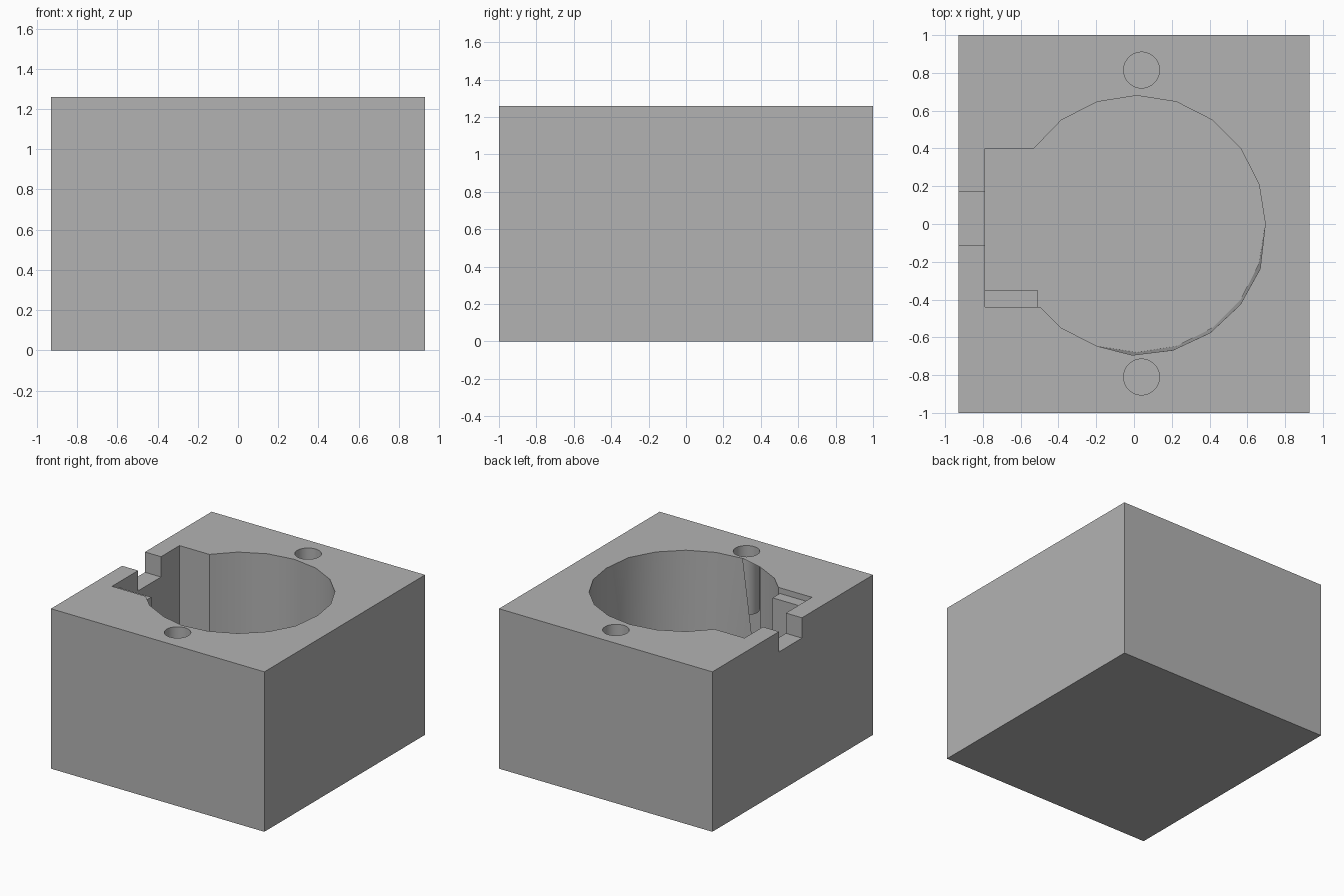
import bpy, bmesh
from math import radians, cos, sin

cube = bpy.data.objects.get("Cube")
if cube:
    bpy.data.objects.remove(cube, do_unlink=True)

HEIGHT, FLOOR, ABOVE = 1.26, 0.14, 1.3
BORE_X, BORE_R = 0.015, 0.68

grey = bpy.data.materials.new("plain grey")
grey.use_nodes = True
colour = (0.45, 0.45, 0.45, 1)
grey.diffuse_color = colour
grey.node_tree.nodes["Principled BSDF"].inputs["Base Color"].default_value = colour


def loft(name, lower, upper, z0, z1):
    """Closed solid between two outlines with the same number of points."""
    bm = bmesh.new()
    a = [bm.verts.new((x, y, z0)) for x, y in lower]
    b = [bm.verts.new((x, y, z1)) for x, y in upper]
    bm.faces.new(a[::-1])
    bm.faces.new(b)
    for i in range(len(a)):
        j = (i + 1) % len(a)
        bm.faces.new((a[i], a[j], b[j], b[i]))
    bmesh.ops.recalc_face_normals(bm, faces=bm.faces)
    mesh = bpy.data.meshes.new(name)
    bm.to_mesh(mesh)
    bm.free()
    mesh.materials.append(grey)
    obj = bpy.data.objects.new(name, mesh)
    bpy.context.collection.objects.link(obj)
    return obj


def box(name, x0, x1, y0, y1, z0, z1):
    outline = [(x0, y0), (x1, y0), (x1, y1), (x0, y1)]
    return loft(name, outline, outline, z0, z1)


def circle(x, y, r, n):
    return [(x + r * cos(radians(360 * i / n)), y + r * sin(radians(360 * i / n)))
            for i in range(n)]


def pocket_outline(flare):
    """Round bore joined to a rectangular bay, with a stub left at one corner."""
    points = []
    for step in range(-7, 8):
        angle, r = 18 * step, BORE_R
        if -5 <= step < 0:  # the wall leans out slightly on this quarter
            angle, r = angle - 2 * flare, r + 0.015 * flare
        points.append((BORE_X + r * cos(radians(angle)), r * sin(radians(angle))))
    bay = [(-0.53, 0.40), (-0.79, 0.40), (-0.79, -0.35),
           (-0.51, -0.35), (-0.51, -0.44), (-0.497, -0.44)]
    return points + bay


# Solid block
block = box("block", -0.93, 0.93, -1, 1, 0, HEIGHT)

# Main pocket, side notch, shallow shelf and the two screw holes
cutters = [
    loft("pocket_cutter", pocket_outline(0), pocket_outline(1), FLOOR, ABOVE),
    box("notch_cutter", -1, -0.75, -0.115, 0.17, 1.10, ABOVE),
    box("shelf_cutter", -0.79, -0.505, -0.44, -0.3, 1.215, ABOVE),
]
for side, y in (("front", -0.81), ("back", 0.815)):
    ring = circle(0.04, y, 0.095, 40)
    cutters.append(loft(side + "_hole_cutter", ring, ring, 0.8, ABOVE))

bpy.context.view_layer.objects.active = block
for cutter in cutters:
    cutter.hide_render = True
    cut = block.modifiers.new(cutter.name, "BOOLEAN")
    cut.operation, cut.solver, cut.object = "DIFFERENCE", "EXACT", cutter
    bpy.ops.object.modifier_apply(modifier=cut.name)
    bpy.data.objects.remove(cutter, do_unlink=True)

# Smooth round walls, sharp corners
bpy.ops.object.select_all(action="DESELECT")
block.select_set(True)
bpy.ops.object.shade_smooth_by_angle(angle=radians(30))
